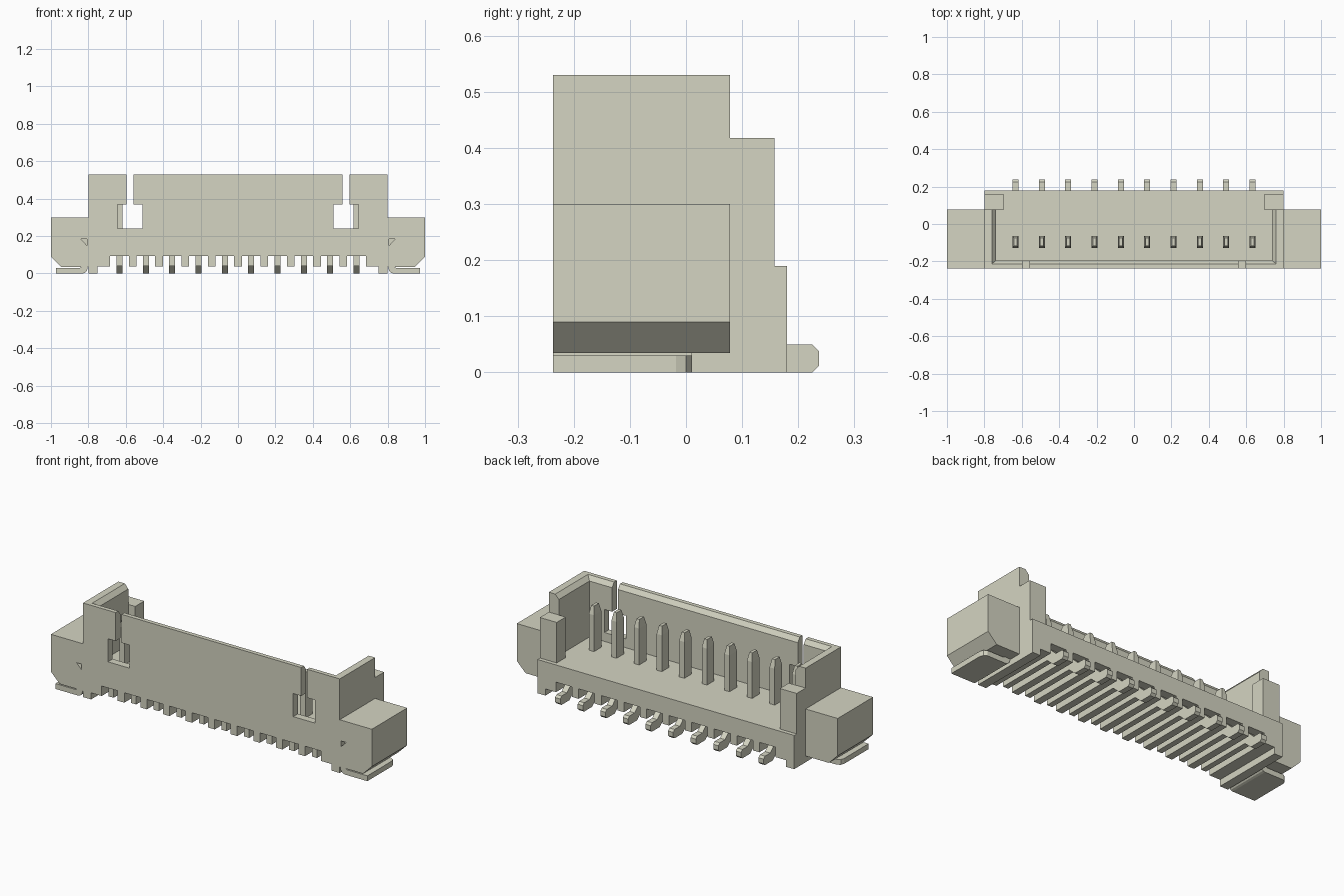
import bpy, bmesh
from mathutils import Vector

if "Cube" in bpy.data.objects:
    bpy.data.objects.remove(bpy.data.objects["Cube"], do_unlink=True)

# Single material
COLOUR = (0.66, 0.66, 0.54, 1)
ivory = bpy.data.materials.new("ivory_plastic")
ivory.use_nodes = True
ivory.diffuse_color = COLOUR
ivory.node_tree.nodes["Principled BSDF"].inputs["Base Color"].default_value = COLOUR

# Shared dimensions
FRONT, WALL_END, POST_END, BACK = -0.237, 0.078, 0.158, 0.18
FLOOR, TOP, HALF, TOOTH = 0.19, 0.53, 0.8, 0.037
PITCH, PINS = 0.1408, 10
pin_xs = [(i - (PINS - 1) / 2) * PITCH for i in range(PINS)]


def prism(name, outline, axis, a, b):
    """Extrude a 2D outline along an axis: x uses (y, z), y uses (x, z), z uses (x, y)."""
    place = {"x": lambda p, t: (t, p[0], p[1]),
             "y": lambda p, t: (p[0], t, p[1]),
             "z": lambda p, t: (p[0], p[1], t)}[axis]
    bm = bmesh.new()
    face = bm.faces.new([bm.verts.new(place(p, a)) for p in outline])
    moved = bmesh.ops.extrude_face_region(bm, geom=[face])["geom"]
    shift = Vector(place((0, 0), b - a))
    bmesh.ops.translate(bm, vec=shift, verts=[v for v in moved if isinstance(v, bmesh.types.BMVert)])
    bmesh.ops.recalc_face_normals(bm, faces=bm.faces)
    mesh = bpy.data.meshes.new(name)
    bm.to_mesh(mesh)
    bm.free()
    mesh.materials.append(ivory)
    obj = bpy.data.objects.new(name, mesh)
    bpy.context.collection.objects.link(obj)
    return obj


def rect(u0, u1, v0, v1):
    return [(u0, v0), (u1, v0), (u1, v1), (u0, v1)]


# Base block with comb teeth between the pins on its underside
comb = [(-HALF, FLOOR), (-HALF, 0), (-0.75, 0), (-0.75, TOOTH)]
for x in pin_xs:
    comb += [(x - 0.05, TOOTH), (x - 0.05, 0.093), (x + 0.05, 0.093), (x + 0.05, TOOTH)]
comb += [(0.75, TOOTH), (0.75, 0), (HALF, 0), (HALF, FLOOR)]
prism("base", comb, "y", FRONT, BACK)

# Front wall with two keyhole slots open at the top
half_wall = [(0.56, TOP), (0.56, 0.37), (0.51, 0.37), (0.51, 0.24), (0.645, 0.24),
             (0.645, 0.37), (0.597, 0.37), (0.597, TOP), (HALF, TOP), (HALF, FLOOR)]
wall = prism("front_wall", half_wall + [(-x, z) for x, z in reversed(half_wall)],
             "y", FRONT, -0.195)
# Chamfer along the inner top edge
bm = bmesh.new()
bm.from_mesh(wall.data)
bmesh.ops.bisect_plane(bm, geom=bm.verts[:] + bm.edges[:] + bm.faces[:],
                       plane_co=(0, 0, 0.505), plane_no=(0, 0, 1))
for v in bm.verts:
    if v.co.z > TOP - 0.01 and v.co.y > -0.2:
        v.co.y = -0.213
bm.to_mesh(wall.data)
bm.free()

for side, s in (("left", 1), ("right", -1)):
    def mirror(points):
        return [(s * u, v) for u, v in points]

    # Side wall and rear corner post
    prism(side + "_side_wall",
          mirror([(HALF, FLOOR), (HALF, TOP), (0.76, TOP), (0.738, 0.505), (0.738, FLOOR)]),
          "y", -0.213, WALL_END)
    prism(side + "_corner_post", mirror(rect(0.695, HALF, FLOOR, 0.418)), "y", WALL_END, POST_END)

    # Mounting ear with a small latch dent in front
    ear = prism(side + "_ear",
                mirror([(HALF, 0.035), (0.945, 0.035), (1, 0.09), (1, 0.3), (HALF, 0.3)]),
                "y", FRONT, WALL_END)
    cutter = prism(side + "_dent_cutter",
                   mirror([(0.808, 0.15), (0.808, 0.183), (0.84, 0.183)]),
                   "y", FRONT - 0.02, FRONT + 0.03)
    cutter.hide_render = True
    cutter.hide_viewport = True
    dent = ear.modifiers.new("dent", "BOOLEAN")
    dent.operation = "DIFFERENCE"
    dent.object = cutter

    # Solder tab with rounded rear corners and a bend up into the ear
    prism(side + "_solder_tab",
          mirror([(0.83, FRONT), (0.972, FRONT), (0.972, -0.018), (0.965, 0),
                  (0.948, 0.011), (0.83, 0.011)]), "z", 0, 0.03)
    prism(side + "_tab_bend",
          mirror([(0.83, 0), (0.818, 0.004), (0.808, 0.014), (0.804, 0.028), (0.804, 0.05),
                  (0.834, 0.05), (0.836, 0.036), (0.845, 0.03), (0.845, 0)]),
          "y", FRONT, 0.011)

# Contact pins: upright blade with a tapered tip, and a bent solder tail
PIN_W, PIN_Y0, PIN_Y1 = 0.016, -0.128, -0.063
tail = [(-0.225, 0.095), (-0.225, 0.04), (0.11, 0.04), (0.155, 0), (0.225, 0),
        (0.237, 0.012), (0.237, 0.038), (0.225, 0.05), (0.178, 0.05), (0.13, 0.095)]
for i, x in enumerate(pin_xs, 1):
    prism(f"pin_tail_{i}", tail, "x", x - PIN_W, x + PIN_W)
    blade = prism(f"pin_blade_{i}", rect(x - PIN_W, x + PIN_W, PIN_Y0, PIN_Y1), "z", 0.09, 0.395)
    # Narrowed cap on the blade
    bm = bmesh.new()
    bm.from_mesh(blade.data)
    top = max(bm.faces, key=lambda f: f.calc_center_median().z)
    tip = bmesh.ops.extrude_discrete_faces(bm, faces=[top])["faces"][0]
    centre = tip.calc_center_median()
    for v in tip.verts:
        v.co = centre + Vector(((v.co.x - centre.x) * 0.55, (v.co.y - centre.y) * 0.65, 0.045))
    bmesh.ops.recalc_face_normals(bm, faces=bm.faces)
    bm.to_mesh(blade.data)
    bm.free()
